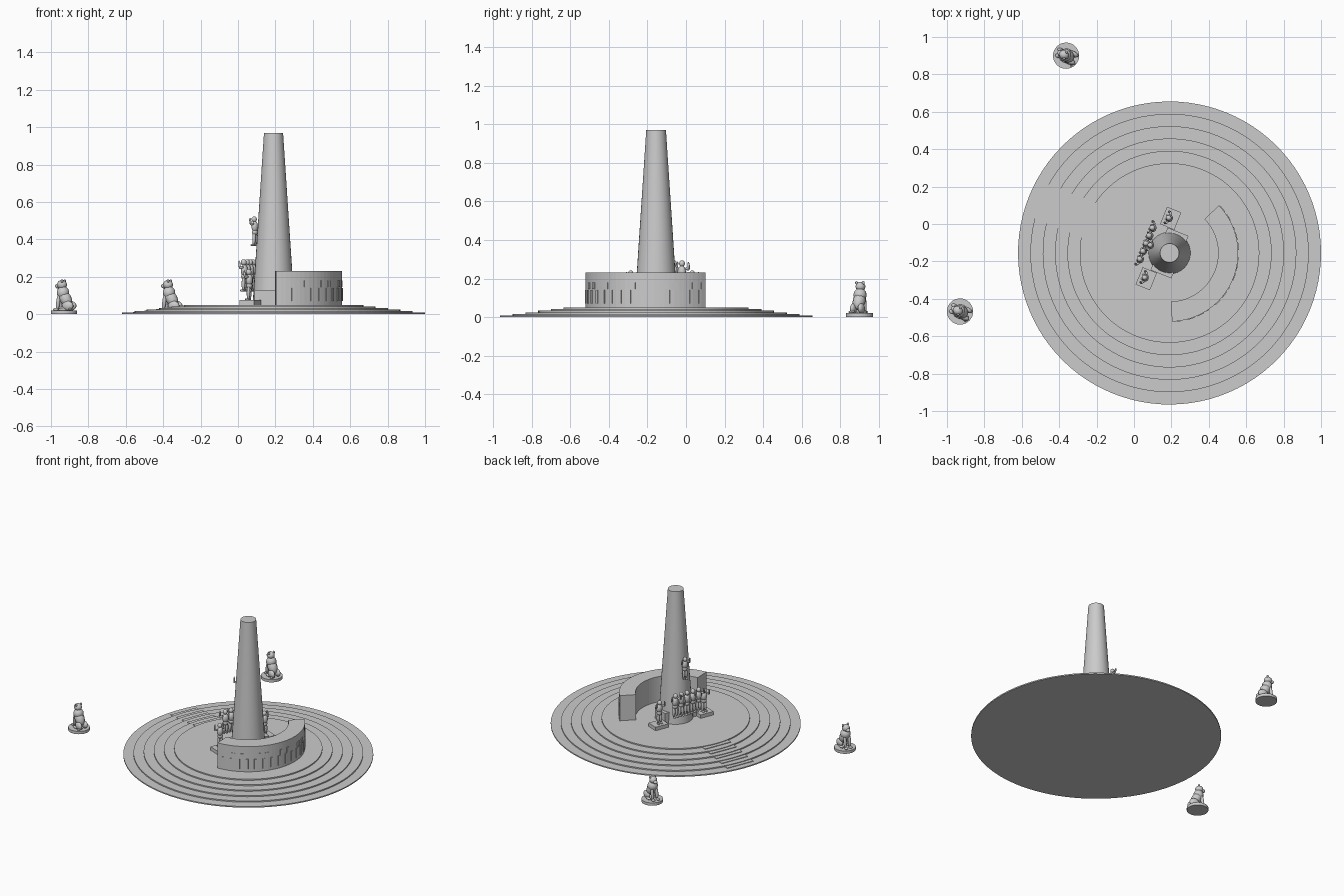
import bpy, bmesh
from math import radians, sin, cos
from mathutils import Matrix, Vector

if "Cube" in bpy.data.objects:
    bpy.data.objects.remove(bpy.data.objects["Cube"])

FACING = radians(158)          # direction the monument faces
CENTRE = Vector((0.19, -0.155, 0))
TURN = Matrix.Rotation(FACING, 4, 'Z')
SITE = Matrix.Translation(CENTRE) @ TURN   # local +x points forward


def finish(bm, name, matrix, smooth=False):
    mesh = bpy.data.meshes.new(name)
    bmesh.ops.recalc_face_normals(bm, faces=bm.faces[:])
    for f in bm.faces:
        f.smooth = smooth
    bm.to_mesh(mesh)
    bm.free()
    ob = bpy.data.objects.new(name, mesh)
    bpy.context.collection.objects.link(ob)
    ob.matrix_world = matrix
    return ob


def add_cone(bm, r1, r2, z0, z1, sides):
    bmesh.ops.create_cone(bm, cap_ends=True, segments=sides, radius1=r1, radius2=r2,
                          depth=z1 - z0, matrix=Matrix.Translation((0, 0, (z0 + z1) / 2)))


def add_box(bm, centre, size, turn=0):
    m = Matrix.Rotation(turn, 4, 'Z') @ Matrix.Translation(centre) @ Matrix.Diagonal((*size, 1))
    bmesh.ops.create_cube(bm, size=1, matrix=m)


def add_blob(bm, centre, radii):
    m = Matrix.Translation(centre) @ Matrix.Diagonal((*radii, 1))
    bmesh.ops.create_uvsphere(bm, u_segments=14, v_segments=9, radius=1, matrix=m)


def add_limb(bm, a, b, r):
    a, b = Vector(a), Vector(b)
    rot = (b - a).to_track_quat('Z', 'Y').to_matrix().to_4x4()
    m = Matrix.Translation((a + b) / 2) @ rot @ Matrix.Diagonal((r, r, (b - a).length / 2 + r / 2, 1))
    bmesh.ops.create_uvsphere(bm, u_segments=10, v_segments=8, radius=1, matrix=m)


# Stepped round terrace
N, RISE, TREAD = 6, 0.0083, 0.066
for i in range(N):
    bm = bmesh.new()
    r = 0.81 - i * TREAD
    add_cone(bm, r, r, 0 if i == 0 else i * RISE, (i + 1) * RISE, 96)
    finish(bm, f"terrace_{i + 1}", SITE)

# Half-height stair treads leading to the front
bm = bmesh.new()
for i in range(1, N):
    add_box(bm, (0.81 - i * TREAD, 0, (i + 0.25) * RISE), (0.05, 0.2, RISE / 2))
finish(bm, "stair_treads", SITE)

# Tapered column and the block it stands through
bm = bmesh.new()
add_cone(bm, 0.112, 0.051, 0.05, 0.97, 32)
column = finish(bm, "column", SITE, True)
bpy.context.view_layer.objects.active = column
column.select_set(True)
bpy.ops.object.shade_smooth_by_angle(angle=radians(30))
bm = bmesh.new()
add_box(bm, (0, 0, 0.09), (0.12, 0.245, 0.08))
finish(bm, "column_block", SITE)

# Curved wall behind the column
bm = bmesh.new()
INNER, OUTER, HALF = 0.26, 0.367, radians(66)
rings = []
for i in range(33):
    a = radians(180) - HALF + 2 * HALF * i / 32
    rings.append([bm.verts.new((r * cos(a), r * sin(a), z))
                  for r, z in ((INNER, 0.05), (OUTER, 0.05), (OUTER, 0.23), (INNER, 0.23))])
for p, q in zip(rings, rings[1:]):
    for k in range(4):
        bm.faces.new((p[k], p[(k + 1) % 4], q[(k + 1) % 4], q[k]))
bm.faces.new(rings[0])
bm.faces.new(rings[-1])
finish(bm, "curved_wall", SITE)

# Relief slabs on the outer face of the wall
bm = bmesh.new()
for i in range(15):
    a = radians(180 - 60 + i * 120 / 14)
    add_box(bm, (OUTER, 0, 0.105), (0.008, 0.016, 0.07), a)
    if i % 3:
        add_box(bm, (OUTER, 0, 0.162), (0.008, 0.024, 0.035), a + radians(3))
finish(bm, "wall_reliefs", SITE)


# Standing figure, 0.17 high
def figure(name, x, y, z, raised=False, scale=1.0):
    bm = bmesh.new()
    add_blob(bm, (0, 0, 0.112), (0.019, 0.022, 0.033))
    add_blob(bm, (0, 0, 0.08), (0.017, 0.019, 0.018))
    add_blob(bm, (0.004, 0, 0.155), (0.016, 0.015, 0.017))
    for s in (-1, 1):
        add_limb(bm, (0, s * 0.010, 0.08), (0.002, s * 0.011, 0.008), 0.010)
        add_blob(bm, (0.008, s * 0.011, 0.005), (0.014, 0.008, 0.006))
        if raised:
            add_limb(bm, (0, s * 0.021, 0.13), (0.012, s * 0.036, 0.125), 0.007)
            add_limb(bm, (0.012, s * 0.036, 0.125), (0.018, s * 0.03, 0.162), 0.006)
        else:
            add_limb(bm, (0, s * 0.021, 0.132), (0.008, s * 0.026, 0.085), 0.007)
    finish(bm, name, SITE @ Matrix.Translation((x, y, z)) @ Matrix.Scale(scale, 4), True)


# Row of five figures and one above, against the column
for i in range(5):
    figure(f"row_figure_{i + 1}", 0.132, (i - 2) * 0.045, 0.122, i in (0, 4))
figure("upper_figure", 0.108, 0, 0.365, True, 0.92)

# Side figures on low plinths
for s, side in ((-1, "left"), (1, "right")):
    bm = bmesh.new()
    add_box(bm, (0.064, s * 0.174, 0.0625), (0.082, 0.1, 0.025))
    finish(bm, side + "_plinth", SITE)
    figure(side + "_figure", 0.07, s * 0.172, 0.075, True, 0.97)

# Seated animal statues on round bases
for side, (x, y) in {"left": (-0.93, -0.468), "right": (-0.363, 0.9)}.items():
    m = Matrix.Translation((x, y, 0)) @ TURN
    bm = bmesh.new()
    add_cone(bm, 0.07, 0.07, 0, 0.02, 32)
    finish(bm, side + "_statue_base", m)
    bm = bmesh.new()
    add_limb(bm, (-0.025, 0, 0.055), (0.01, 0, 0.115), 0.033)
    add_blob(bm, (0.006, 0, 0.115), (0.034, 0.034, 0.035))
    add_blob(bm, (0.012, 0, 0.158), (0.027, 0.025, 0.025))
    add_blob(bm, (0.036, 0, 0.15), (0.016, 0.014, 0.012))
    for s in (-1, 1):
        add_blob(bm, (-0.03, s * 0.022, 0.045), (0.032, 0.016, 0.026))
        add_blob(bm, (-0.002, s * 0.028, 0.026), (0.025, 0.01, 0.008))
        add_limb(bm, (0.022, s * 0.017, 0.105), (0.032, s * 0.017, 0.026), 0.011)
        add_blob(bm, (0.04, s * 0.017, 0.026), (0.016, 0.011, 0.008))
        add_blob(bm, (0.004, s * 0.019, 0.178), (0.007, 0.007, 0.009))
    add_limb(bm, (-0.05, 0.01, 0.03), (-0.045, 0.04, 0.026), 0.007)
    finish(bm, side + "_statue", m, True)
